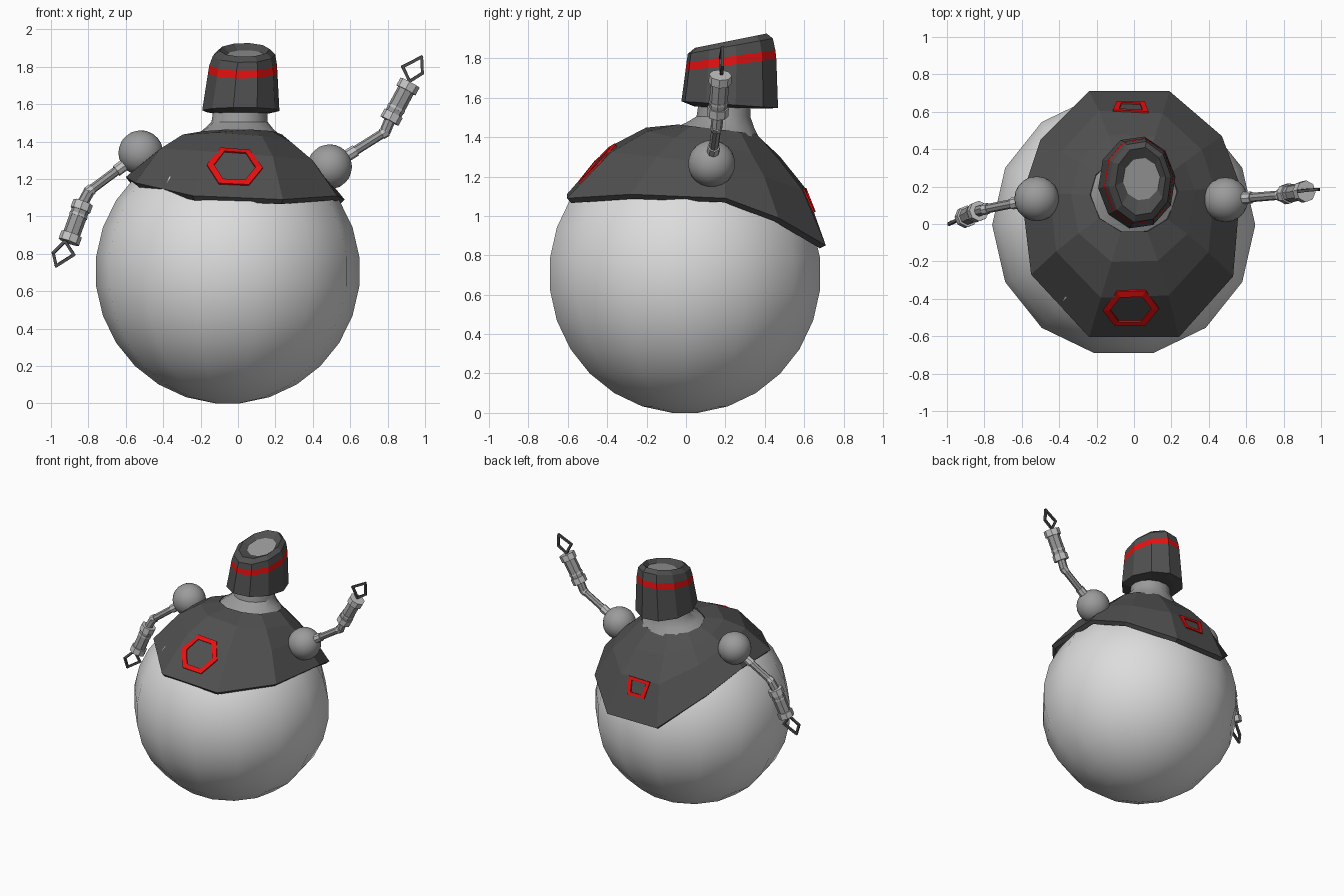
import bpy, bmesh, math
from mathutils import Vector
from mathutils.bvhtree import BVHTree

if "Cube" in bpy.data.objects:
    bpy.data.objects.remove(bpy.data.objects["Cube"])


def material(name, rgb):
    m = bpy.data.materials.new(name)
    m.diffuse_color = (*rgb, 1)
    m.use_nodes = True
    m.node_tree.nodes["Principled BSDF"].inputs["Base Color"].default_value = m.diffuse_color
    return m


WHITE = material("shell_white", (0.72, 0.72, 0.72))
GREY = material("mid_grey", (0.33, 0.33, 0.33))
LIGHT = material("light_grey", (0.55, 0.55, 0.55))
DARK = material("charcoal", (0.08, 0.08, 0.08))
RED = material("red", (0.8, 0.005, 0.005))


def finish(bm, name, mats, smooth=None):
    me = bpy.data.meshes.new(name)
    bm.to_mesh(me)
    bm.free()
    ob = bpy.data.objects.new(name, me)
    bpy.context.collection.objects.link(ob)
    for m in mats:
        me.materials.append(m)
    if smooth:
        bpy.ops.object.select_all(action='DESELECT')
        ob.select_set(True)
        bpy.context.view_layer.objects.active = ob
        bpy.ops.object.shade_smooth_by_angle(angle=math.radians(smooth))
    return ob


def loft(rings, caps=(True, True), bands=None):
    """Skin a stack of rings; bands gives a material index per band."""
    bm = bmesh.new()
    vs = [[bm.verts.new(p) for p in r] for r in rings]
    n = len(rings[0])
    for k in range(len(vs) - 1):
        for i in range(n):
            j = (i + 1) % n
            f = bm.faces.new((vs[k][i], vs[k][j], vs[k + 1][j], vs[k + 1][i]))
            f.material_index = bands[k] if bands else 0
    if caps[0]:
        bm.faces.new(vs[0][::-1])
    if caps[1]:
        f = bm.faces.new(vs[-1])
        f.material_index = bands[-1] if bands else 0
    bm.normal_update()
    return bm


def ellipse(cx, cy, z, rx, ry, n, slope=0, turn=0):
    pts = []
    for i in range(n):
        a = 2 * math.pi * i / n + turn
        y = ry * math.sin(a)
        pts.append(Vector((cx + rx * math.cos(a), cy + y, z + slope * y)))
    return pts


# Round body
C = Vector((-0.055, -0.005, 0.705))
R = 0.708
rings = []
for k in range(14):
    t = math.pi * (0.03 + 0.94 * k / 13) - math.pi / 2
    r = R * math.cos(t)
    rings.append(ellipse(C.x, C.y, C.z + R * math.sin(t), r, r, 14))
finish(loft(rings), "body", [WHITE], 40)

# Cape wrapped over the body: uneven rim, shoulder ring, neck opening
rim = [Vector(p) for p in (
    (0.57, 0.2, 1.09), (0.47, 0.47, 0.99), (0.19, 0.71, 0.85), (-0.24, 0.71, 0.85),
    (-0.5, 0.45, 1.08), (-0.6, 0.15, 1.21), (-0.55, -0.27, 1.18),
    (-0.24, -0.605, 1.11), (0.24, -0.605, 1.09), (0.53, -0.28, 1.11))]
opening = []
for p in rim:
    a = math.atan2(p.y - 0.16, p.x)
    y = 0.21 * math.sin(a)
    opening.append(Vector((0.235 * math.cos(a), 0.16 + y, 1.44 - 0.12 * y)))


def between(f, dist):
    return [C + ((o - C).normalized().lerp((p - C).normalized(), f)).normalized() * dist
            for o, p in zip(opening, rim)]


bm = loft([rim, between(0.54, 0.762), between(0.25, 0.772), opening], (False, False))
cape_tree = BVHTree.FromBMesh(bm)
cape = finish(bm, "cape", [DARK])
sol = cape.modifiers.new("thickness", 'SOLIDIFY')
sol.thickness = 0.035
sol.offset = -1

# Neck
finish(loft([ellipse(0, 0.16, 1.425, 0.24, 0.215, 14, -0.12),
             ellipse(0.003, 0.175, 1.462, 0.19, 0.175, 14, -0.08),
             ellipse(0.008, 0.19, 1.505, 0.15, 0.14, 14),
             ellipse(0.015, 0.2, 1.6, 0.142, 0.135, 14)]), "neck", [GREY], 40)

# Helmet with a red stripe and a dished top
T = 0.12
finish(loft([ellipse(0.015, 0.22, 1.55, 0.15, 0.18, 10, -0.03, T),
             ellipse(0.015, 0.222, 1.565, 0.208, 0.25, 10, -0.07, T),
             ellipse(0.025, 0.228, 1.767, 0.187, 0.235, 10, 0.13, T),
             ellipse(0.027, 0.228, 1.81, 0.182, 0.23, 10, 0.14, T),
             ellipse(0.032, 0.225, 1.862, 0.168, 0.22, 10, 0.18, T),
             ellipse(0.035, 0.228, 1.89, 0.135, 0.185, 10, 0.2, T),
             ellipse(0.04, 0.24, 1.865, 0.1, 0.115, 10, 0.2, T)],
            bands=[0, 0, 1, 0, 0, 0, 2][:6] + [2]), "helmet", [DARK, RED, GREY])


# Emblem frames laid on the cape
def frame(name, centre, normal, outline, inner):
    nrm = Vector(normal).normalized()
    side = Vector((1, 0, 0))
    up = nrm.cross(side)
    if up.z < 0:
        up = -up
    b = bmesh.new()

    def put(u, v, lift):
        p = Vector(centre) + side * u + up * v + nrm * 0.3
        hit = cape_tree.ray_cast(p, -nrm)[0]
        return b.verts.new((hit or p - nrm * 0.3) + nrm * lift)

    n = len(outline)
    loops = [[put(u * s, v * s, h) for u, v in outline]
             for s, h in ((1, -0.005), (1, 0.009), (inner, 0.009), (inner, -0.005))]
    for k in range(3):
        for i in range(n):
            j = (i + 1) % n
            b.faces.new((loops[k][i], loops[k][j], loops[k + 1][j], loops[k + 1][i]))
    bmesh.ops.recalc_face_normals(b, faces=b.faces)
    finish(b, name, [RED])


frame("front_emblem", (-0.017, -0.465, 1.28), (0, -0.7, 0.71),
      [(0.15, -0.005), (0.08, 0.13), (-0.075, 0.135), (-0.15, 0), (-0.085, -0.13), (0.075, -0.135)], 0.74)
frame("back_emblem", (-0.017, 0.63, 1.08), (0, 0.95, 0.32),
      [(0.075, -0.065), (0.095, 0.065), (-0.095, 0.065), (-0.075, -0.065)], 0.66)


# Arms
def tube(name, a, b, r, mat, n=8):
    d = (b - a).normalized()
    u = d.orthogonal().normalized()
    v = d.cross(u)
    circle = [(u * math.cos(2 * math.pi * i / n) + v * math.sin(2 * math.pi * i / n)) * r
              for i in range(n)]
    finish(loft([[a + c for c in circle], [b + c for c in circle]]), name, [mat])


def arm(side, shoulder, elbow, base, wrist, claw):
    s, e, f, w = map(Vector, (shoulder, elbow, base, wrist))
    b = bmesh.new()
    bmesh.ops.create_icosphere(b, subdivisions=3, radius=0.12)
    bmesh.ops.translate(b, verts=b.verts, vec=s)
    finish(b, side + "_shoulder", [GREY], 40)
    d = (e - s).normalized()
    tube(side + "_shoulder_collar", s + d * 0.1, s + d * 0.165, 0.032, LIGHT)
    tube(side + "_upper_arm", s + d * 0.15, e, 0.025, GREY)
    tube(side + "_elbow_ring", e - d * 0.02, e + d * 0.012, 0.03, LIGHT)
    tube(side + "_elbow", e, f, 0.03, GREY)
    for name, t0, t1, r, m in (("forearm", 0.05, 0.95, 0.047, GREY),
                               ("lower_band", 0, 0.2, 0.055, LIGHT),
                               ("middle_band", 0.3, 0.36, 0.05, LIGHT),
                               ("wrist_band", 0.8, 1, 0.058, LIGHT)):
        tube(side + "_" + name, f.lerp(w, t0), f.lerp(w, t1), r, m)
    pts = [Vector(p) for p in claw]
    for i in range(4):
        a, c = pts[i], pts[(i + 1) % 4]
        ext = (c - a).normalized() * 0.006
        tube(f"{side}_claw_{i + 1}", a - ext, c + ext, 0.011, DARK, 4)


arm("right", (0.49, 0.13, 1.265), (0.785, 0.155, 1.45), (0.81, 0.16, 1.51), (0.92, 0.175, 1.715),
    ((0.918, 0.18, 1.722), (0.88, 0.175, 1.8), (0.982, 0.185, 1.852), (0.986, 0.185, 1.765)))
arm("left", (-0.52, 0.135, 1.34), (-0.795, 0.08, 1.135), (-0.828, 0.07, 1.075), (-0.905, 0.035, 0.862),
    ((-0.925, 0.03, 0.868), (-0.988, 0.0, 0.805), (-0.972, 0.01, 0.735), (-0.878, 0.03, 0.795)))
